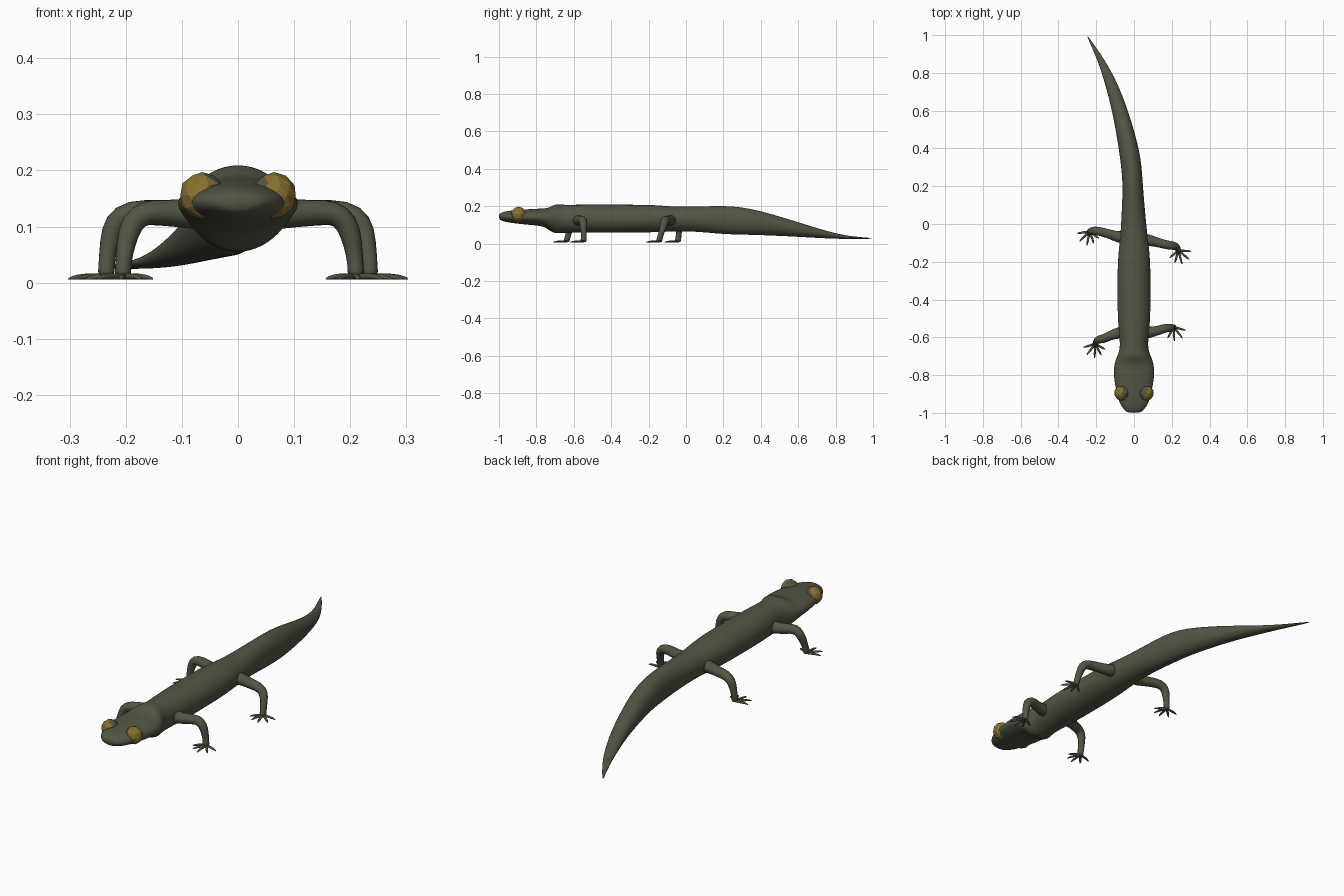
import bpy, bmesh, math
from mathutils import Vector, Matrix

if "Cube" in bpy.data.objects:
    bpy.data.objects.remove(bpy.data.objects["Cube"])


def material(name, rgb):
    m = bpy.data.materials.new(name)
    m.use_nodes = True
    m.diffuse_color = (*rgb, 1)
    m.node_tree.nodes["Principled BSDF"].inputs["Base Color"].default_value = (*rgb, 1)
    return m


skin = material("olive skin", (0.085, 0.092, 0.058))
gold = material("gold eye", (0.24, 0.165, 0.03))


def loft(bm, stations, ref, sides):
    """Closed tube through (centre, radius along ref, radius across)."""
    centres = [Vector(s[0]) for s in stations]
    last = len(centres) - 1
    rings = []
    for i, (_, ru, rv) in enumerate(stations):
        t = (centres[min(i + 1, last)] - centres[max(i - 1, 0)]).normalized()
        u = (ref - t * ref.dot(t)).normalized()
        v = t.cross(u)
        angles = [2 * math.pi * k / sides for k in range(sides)]
        rings.append([bm.verts.new(centres[i] + u * ru * math.cos(a) + v * rv * math.sin(a))
                      for a in angles])
    for a, b in zip(rings, rings[1:]):
        for k in range(sides):
            n = (k + 1) % sides
            bm.faces.new((a[k], a[n], b[n], b[k]))
    bm.faces.new(rings[0][::-1])
    bm.faces.new(rings[-1])


def finish(bm, name, mats, subdivide=0):
    bmesh.ops.recalc_face_normals(bm, faces=bm.faces[:])
    mesh = bpy.data.meshes.new(name)
    bm.to_mesh(mesh)
    bm.free()
    for m in mats:
        mesh.materials.append(m)
    ob = bpy.data.objects.new(name, mesh)
    bpy.context.collection.objects.link(ob)
    if subdivide:
        mesh.polygons.foreach_set("use_smooth", [True] * len(mesh.polygons))
        mod = ob.modifiers.new("smooth", "SUBSURF")
        mod.levels = mod.render_levels = subdivide
    return ob


X, Y, Z = Vector((1, 0, 0)), Vector((0, 1, 0)), Vector((0, 0, 1))

# Head, trunk and tail: y, centre x, half width, bottom, top
outline = [
    (-1.0, 0, .03, .13, .155), (-.985, 0, .052, .12, .167), (-.95, 0, .077, .113, .175),
    (-.9, 0, .09, .106, .18), (-.84, 0, .103, .1, .184), (-.78, 0, .109, .095, .187),
    (-.74, 0, .104, .085, .189), (-.705, 0, .092, .052, .213), (-.66, 0, .073, .056, .207),
    (-.6, 0, .077, .058, .208), (-.5, 0, .087, .058, .208), (-.35, 0, .088, .058, .208),
    (-.18, 0, .087, .059, .208), (-.07, 0, .072, .065, .197), (.05, -.003, .063, .065, .197),
    (.2, -.006, .053, .05, .203), (.3, -.013, .054, .047, .194), (.4, -.027, .053, .045, .173),
    (.6, -.073, .041, .036, .113), (.75, -.123, .031, .027, .066), (.87, -.175, .017, .024, .038),
    (1.0, -.25, .002, .025, .03)]
bm = bmesh.new()
loft(bm, [((x, y, (lo + hi) / 2), w * 1.02, (hi - lo) / 2 * 1.02)
          for y, x, w, lo, hi in outline], X, 16)
finish(bm, "body_and_tail", [skin], 2)

# Legs with splayed toes: name, side, hip y, knee y, foot y, foot x, outward turn
limbs = [("front_right", -1, -.575, -.61, -.635, .205, 0),
         ("front_left", 1, -.575, -.55, -.545, .21, 0),
         ("rear_right", -1, -.07, -.035, -.04, .235, 8),
         ("rear_left", 1, -.085, -.115, -.14, .235, 12)]
for name, s, hip, knee, foot, fx, turn in limbs:
    bm = bmesh.new()
    kx = fx - .025
    path = [((s * .04, hip, .125), .04, .035), ((s * .085, hip, .123), .031, .028),
            ((s * .13, hip + (knee - hip) * .5, .124), .025, .024),
            ((s * (kx - .015), knee, .127), .025, .024),
            ((s * (kx + .01), knee, .108), .022, .023),
            ((s * (kx + .02), (knee + foot) / 2, .07), .017, .018),
            ((s * fx, foot, .03), .015, .014),
            ((s * fx, foot - .005, .006), .02, .018)]
    loft(bm, path, Y, 10)
    finish(bm, name + "_leg", [skin], 1)

    bm = bmesh.new()
    for angle, length in ((-62, .062), (-28, .07), (3, .078), (38, .078), (74, .07)):
        a = math.radians(angle + turn)
        d = Vector((s * math.sin(a), -math.cos(a), 0))
        base = Vector((s * fx, foot, .011))
        loft(bm, [(base, .007, .009), (base + d * length * .35, .006, .006),
                  (base + d * length * .75, .005, .007),
                  (base + d * length - Z * .005, .002, .001)], Z, 8)
    finish(bm, name + "_toes", [skin], 1)

# Faceted bulging eyes, gold outside with a skin-coloured inner lid
for name, s in (("right_eye", -1), ("left_eye", 1)):
    bm = bmesh.new()
    bmesh.ops.create_icosphere(bm, subdivisions=2, radius=1, matrix=Matrix.LocRotScale(
        Vector((s * .064, -.895, .155)), None, Vector((.041, .041, .042))))
    bm.normal_update()
    for f in bm.faces:
        inward = -s * f.normal.x
        f.material_index = 1 if inward + .35 * f.normal.y > .2 else 0
    finish(bm, name, [gold, skin])
